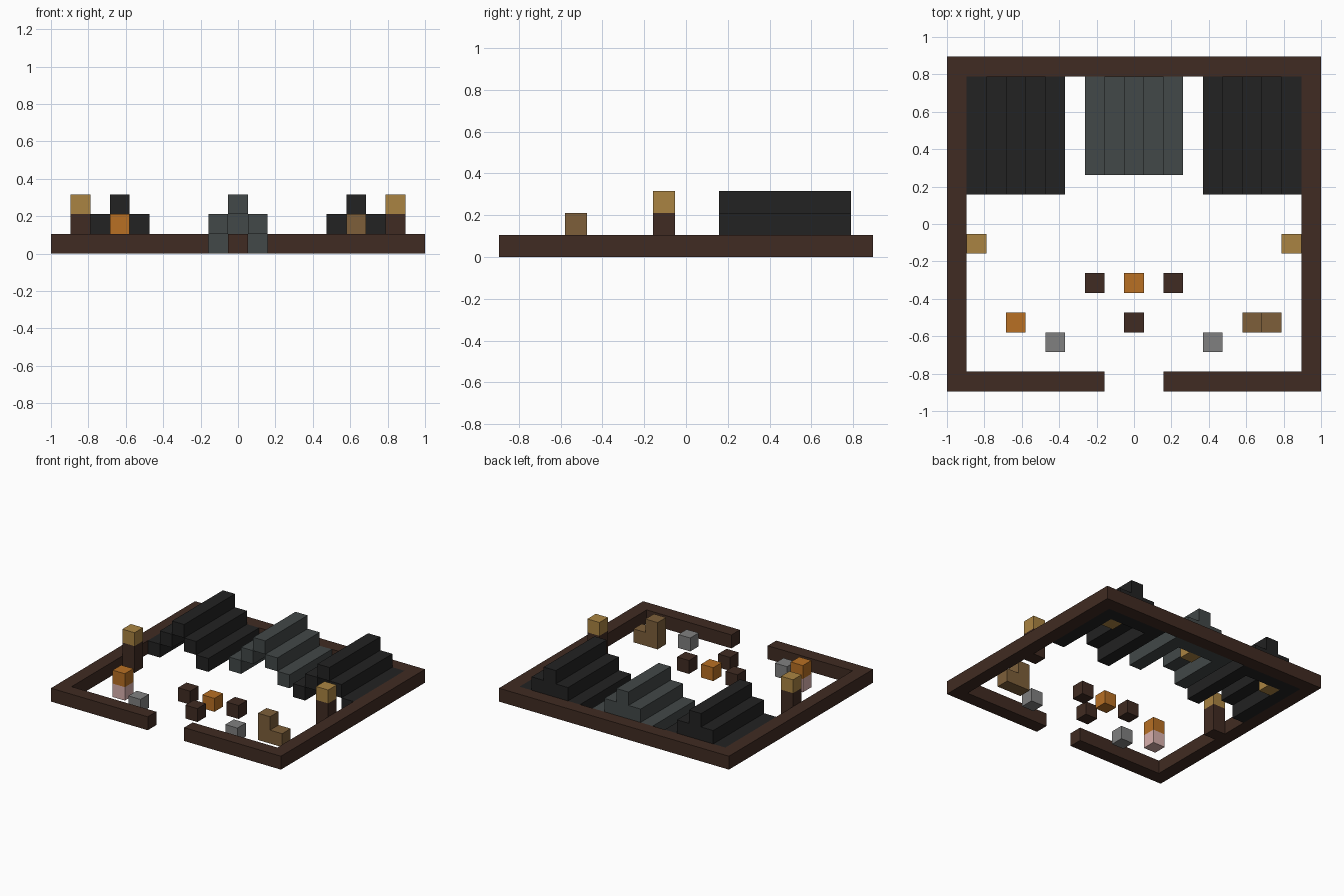
import bpy, bmesh
from mathutils import Vector

cube = bpy.data.objects.get("Cube")
if cube:
    bpy.data.objects.remove(cube, do_unlink=True)

U = 2 / 19                        # one block
ORIGIN = Vector((-1, -8.5 * U, 0))


def material(name, rgb):
    """Flat material from 0-255 display values."""
    lin = [(c / 255 / 12.92 if c < 11 else ((c / 255 + 0.055) / 1.055) ** 2.4) for c in rgb]
    m = bpy.data.materials.new(name)
    m.use_nodes = True
    m.diffuse_color = (*lin, 1)
    bsdf = m.node_tree.nodes["Principled BSDF"]
    bsdf.inputs["Base Color"].default_value = (*lin, 1)
    bsdf.inputs["Roughness"].default_value = 0.9
    return m


wood = material("dark_wood", (64, 43, 34))
black = material("black_canvas", (34, 34, 34))
slate = material("slate_canvas", (66, 72, 72))
gold = material("lantern_gold", (170, 132, 66))
orange = material("fire_orange", (184, 112, 36))
stone = material("stone_grey", (128, 128, 128))
tan = material("crate_tan", (125, 95, 58))
pink = material("pale_pink", (218, 178, 175))


def blocks(name, mat, *boxes):
    """Boxes given as (corner cell, size in cells) joined in one object."""
    bm = bmesh.new()
    for corner, size in boxes:
        made = bmesh.ops.create_cube(bm, size=1)
        for v in made["verts"]:
            cell = [c + (p + 0.5) * s for c, p, s in zip(corner, v.co, size)]
            v.co = ORIGIN + Vector(cell) * U
    mesh = bpy.data.meshes.new(name)
    bm.to_mesh(mesh)
    bm.free()
    mesh.materials.append(mat)
    ob = bpy.data.objects.new(name, mesh)
    bpy.context.collection.objects.link(ob)
    return ob


ONE = (1, 1, 1)

# Low perimeter wall with a front entrance
blocks("perimeter_wall", wood,
       ((0, 0, 0), (1, 17, 1)), ((18, 0, 0), (1, 17, 1)),
       ((1, 16, 0), (17, 1, 1)),
       ((1, 0, 0), (7, 1, 1)), ((11, 0, 0), (7, 1, 1)))


# Hollow stepped tents with a closed back
def tent(name, mat, x, y):
    n = 16 - y
    blocks(name, mat,
           ((x, y, 0), (1, n, 1)), ((x + 4, y, 0), (1, n, 1)),
           ((x + 1, y, 1), (1, n, 1)), ((x + 3, y, 1), (1, n, 1)),
           ((x + 2, y, 2), (1, n, 1)),
           ((x + 1, 15, 0), (3, 1, 1)), ((x + 2, 15, 1), ONE))


tent("right_tent", black, 1, 10)
tent("centre_tent", slate, 7, 11)
tent("left_tent", black, 13, 10)

# Lanterns inside the tents
for side, x in (("right", 2), ("centre", 9), ("left", 16)):
    blocks(side + "_tent_lantern", gold, ((x, 14, 0), ONE))

# Lamp posts and stones on both sides
for side, post_x, stone_x in (("right", 1, 5), ("left", 17, 13)):
    blocks(side + "_lamp_post", wood, ((post_x, 7, 0), (1, 1, 2)))
    blocks(side + "_lamp", gold, ((post_x, 7, 2), ONE))
    blocks(side + "_stone", stone, ((stone_x, 2, 0), ONE))

# Campfire with log seats
blocks("campfire", orange, ((9, 5, 0), ONE))
for side, x, y in (("right", 7, 5), ("left", 11, 5), ("front", 9, 3)):
    blocks(side + "_log_seat", wood, ((x, y, 0), ONE))

# Brazier and crates
blocks("brazier_base", pink, ((3, 3, 0), ONE))
blocks("brazier_fire", orange, ((3, 3, 1), ONE))
blocks("crates", tan, ((15, 3, 0), (1, 1, 2)), ((16, 3, 0), ONE))
